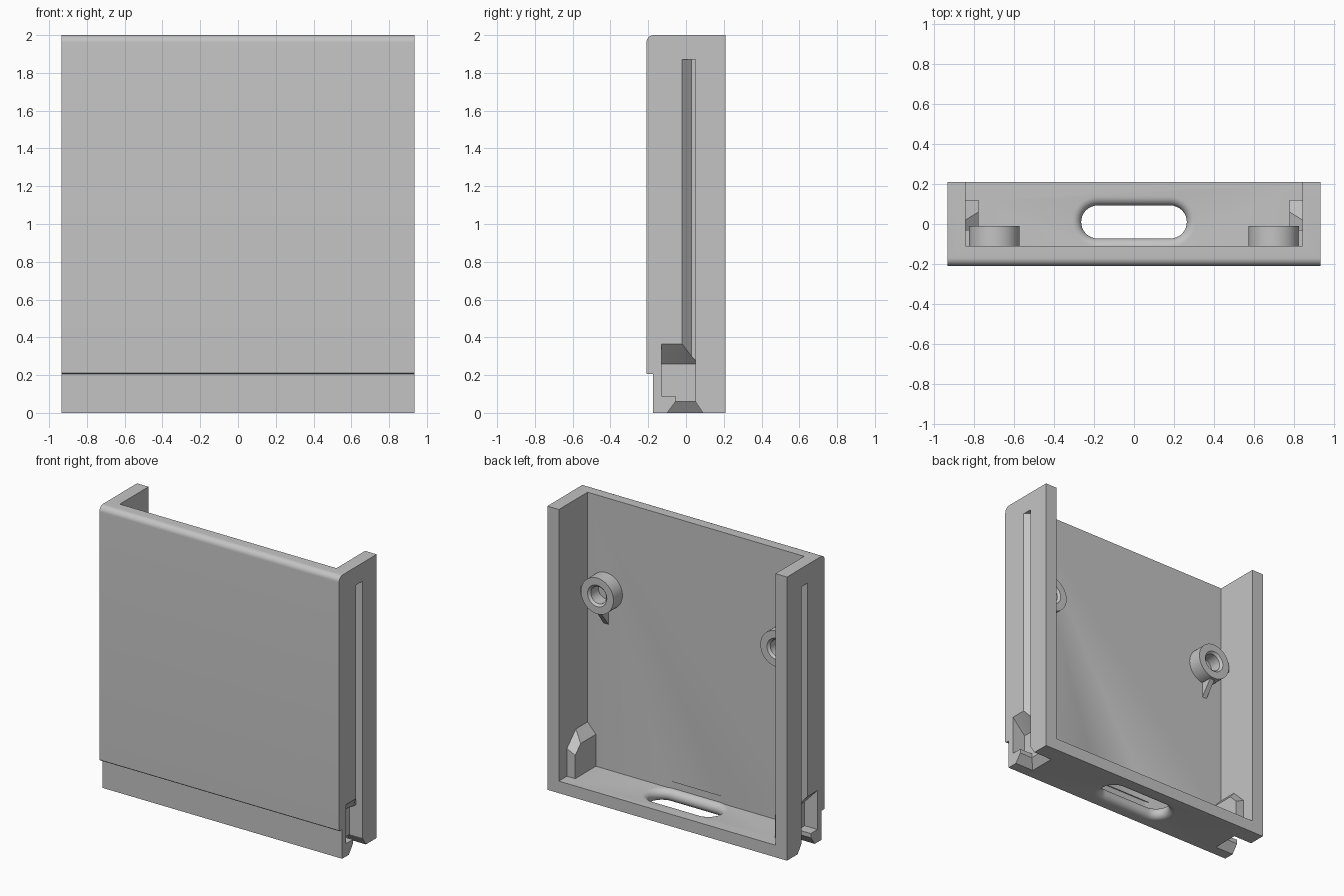
import bpy, bmesh
from math import sin, cos, pi, radians

cube = bpy.data.objects.get("Cube")
if cube:
    bpy.data.objects.remove(cube, do_unlink=True)

grey = bpy.data.materials.new("plain grey")
grey.use_nodes = True
grey.diffuse_color = (0.55, 0.55, 0.55, 1)
grey.node_tree.nodes["Principled BSDF"].inputs["Base Color"].default_value = (0.55, 0.55, 0.55, 1)


def loft(name, rings, closed=False):
    """Skin a list of equal-length rings; cap the ends unless closed."""
    bm = bmesh.new()
    loops = [[bm.verts.new(p) for p in ring] for ring in rings]
    n = len(loops[0])
    pairs = list(zip(loops, loops[1:])) + ([(loops[-1], loops[0])] if closed else [])
    for a, b in pairs:
        for i in range(n):
            j = (i + 1) % n
            bm.faces.new((a[i], a[j], b[j], b[i]))
    if not closed:
        bm.faces.new(loops[0])
        bm.faces.new(loops[-1])
    bmesh.ops.recalc_face_normals(bm, faces=bm.faces)
    mesh = bpy.data.meshes.new(name)
    bm.to_mesh(mesh)
    bm.free()
    mesh.materials.append(grey)
    obj = bpy.data.objects.new(name, mesh)
    bpy.context.collection.objects.link(obj)
    return obj


def along_x(name, profile, x0, x1):
    return loft(name, [[(x, y, z) for y, z in profile] for x in (x0, x1)])


def box(name, xs, ys, zs):
    return along_x(name, [(ys[0], zs[0]), (ys[1], zs[0]), (ys[1], zs[1]), (ys[0], zs[1])], *xs)


def combine(target, tool, operation):
    """Boolean the tool into the target, then discard the tool."""
    mod = target.modifiers.new("cut", 'BOOLEAN')
    mod.operation, mod.object, mod.solver = operation, tool, 'EXACT'
    bpy.context.view_layer.objects.active = target
    bpy.ops.object.modifier_apply(modifier=mod.name)
    bpy.data.objects.remove(tool, do_unlink=True)


def stadium(half_x, half_y, z, cy, steps=16):
    """Rounded slot outline at height z."""
    pts = []
    for side, start in ((1, -pi / 2), (-1, pi / 2)):
        for i in range(steps + 1):
            a = start + pi * i / steps
            pts.append((side * (half_x - half_y) + half_y * cos(a), cy + half_y * sin(a), z))
    return pts


def smooth(obj):
    bpy.ops.object.select_all(action='DESELECT')
    obj.select_set(True)
    bpy.context.view_layer.objects.active = obj
    bpy.ops.object.shade_smooth_by_angle(angle=radians(32))


W, INNER, FLOOR, PLATE = 0.935, 0.845, 0.085, -0.11

# Shell: side profile with stepped lip and rounded top front edge
r = 0.04
arc = [(-0.21 + r - r * cos(i * pi / 16), 2 - r + r * sin(i * pi / 16)) for i in range(9)]
shell = along_x("shell", [(0.21, 0), (-0.175, 0), (-0.175, 0.205), (-0.203, 0.205), (-0.21, 0.212)]
                + arc + [(0.21, 2)], -W, W)
combine(shell, box("pocket", (-INNER, INNER), (PLATE, 0.5), (FLOOR, 2.5)), 'DIFFERENCE')

# Slot in the floor, flared on both faces
f, rings = 0.0425, []
for i in range(13):
    a = pi * i / 12
    d = 0.045 * (1 - sin(a))
    rings.append(stadium(0.265 + d, 0.083 + d, f - f * cos(a), 0.01))
low, high = [[(x, y, z) for x, y, _ in rings[0]] for z in (-0.05, FLOOR + 0.05)]
combine(shell, loft("floor_slot", [low] + rings + [high]), 'DIFFERENCE')

for s in (1, -1):
    # Pocket bulge on the inner wall
    outer = [(-0.13, 0.06), (0.12, 0.06), (0.12, 0.28), (0.02, 0.38), (-0.13, 0.38)]
    inner = [(-0.13, 0.06), (0.12, 0.06), (0.12, 0.25), (0.06, 0.31), (-0.13, 0.31)]
    bulge = loft("bulge", [[(s * x, y, z) for y, z in p]
                           for x, p in ((0.87, outer), (INNER, outer), (0.78, inner))])
    combine(shell, bulge, 'UNION')

    # Long groove with one sloping wall
    groove = [(1.0, -0.02), (W, -0.02), (0.885, 0.03), (0.885, 0.05), (1.0, 0.05)]
    combine(shell, loft("groove", [[(s * x, y, z) for x, y in groove] for z in (0.2, 1.87)]),
            'DIFFERENCE')

    # Clip recess with a sloping roof
    mouth = [(-0.13, 0.09), (-0.13, 0.365), (-0.02, 0.365), (0.05, 0.30), (0.05, 0.09)]
    back = [(y, min(z, 0.26)) for y, z in mouth]
    recess = loft("recess", [[(s * x, y, z) for y, z in p]
                             for x, p in ((1.0, mouth), (W, mouth), (0.835, back))])
    combine(shell, recess, 'DIFFERENCE')

    # Flared entry under the recess
    entry = [(0.12, 0.835, -0.055, 0.05), (0.06, 0.835, -0.055, 0.05),
             (0, 0.79, -0.1, 0.09), (-0.05, 0.79, -0.1, 0.09)]
    combine(shell, loft("entry", [[(s * x, y0, z), (s * x, y1, z), (s, y1, z), (s, y0, z)]
                                  for z, x, y0, y1 in entry]), 'DIFFERENCE')
smooth(shell)

# Screw bosses with a rib below and a tab to the wall
for s, side in ((1, "left"), (-1, "right")):
    cx, cz = s * 0.70, 1.345
    profile = [(0.127, -0.12), (0.127, -0.01), (0.075, -0.01), (0.06, -0.025), (0.06, -0.12)]
    boss = loft(side + "_boss", [[(cx + R * cos(2 * pi * i / 48), y, cz + R * sin(2 * pi * i / 48))
                                  for i in range(48)] for R, y in profile], closed=True)
    smooth(boss)
    along_x(side + "_rib", [(-0.115, 1.25), (-0.03, 1.25), (-0.03, 1.215), (-0.115, 1.105)],
            cx - 0.018, cx + 0.018)
    box(side + "_tab", (s * 0.80, s * 0.85), (-0.115, -0.03), (cz - 0.02, cz + 0.02))
